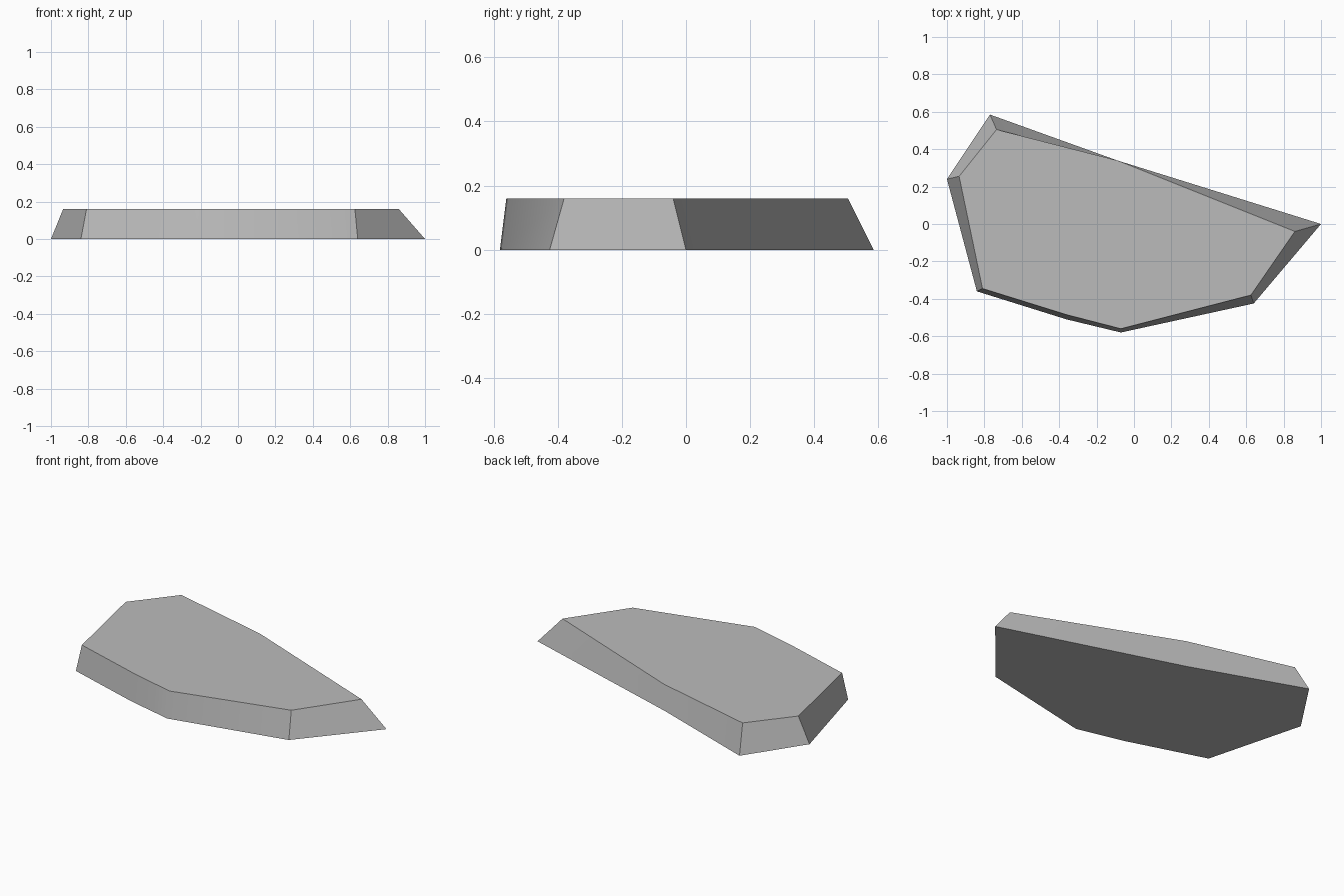
import bpy
import bmesh

cube = bpy.data.objects.get("Cube")
if cube:
    bpy.data.objects.remove(cube, do_unlink=True)

HEIGHT = 0.16

# Matching outlines of the slab, anticlockwise from the back right corner
base = [(-0.77, 0.585), (-1, 0.24), (-0.84, -0.36), (-0.36, -0.51),
        (-0.07, -0.58), (0.64, -0.425), (1, 0), (-0.09, 0.34)]
top = [(-0.735, 0.505), (-0.935, 0.255), (-0.81, -0.345), (-0.36, -0.485),
       (-0.07, -0.56), (0.625, -0.38), (0.86, -0.04), (-0.09, 0.34)]

stone = bpy.data.materials.new("stone grey")
stone.use_nodes = True
grey = (0.5, 0.5, 0.5, 1)
stone.diffuse_color = grey
stone.node_tree.nodes["Principled BSDF"].inputs["Base Color"].default_value = grey

# Flat slab with sloping sides
bm = bmesh.new()
low = [bm.verts.new((x, y, 0)) for x, y in base]
high = [bm.verts.new((x, y, HEIGHT)) for x, y in top]
bm.faces.new(reversed(low))
bm.faces.new(high)
for i in range(len(low)):
    j = (i + 1) % len(low)
    bm.faces.new((low[i], low[j], high[j], high[i]))

mesh = bpy.data.meshes.new("stone_slab")
bm.to_mesh(mesh)
bm.free()
mesh.materials.append(stone)
slab = bpy.data.objects.new("stone_slab", mesh)
bpy.context.collection.objects.link(slab)

# Soften the shallow bends, keep the rims sharp
bpy.ops.object.select_all(action="DESELECT")
slab.select_set(True)
bpy.context.view_layer.objects.active = slab
bpy.ops.object.shade_smooth_by_angle()
